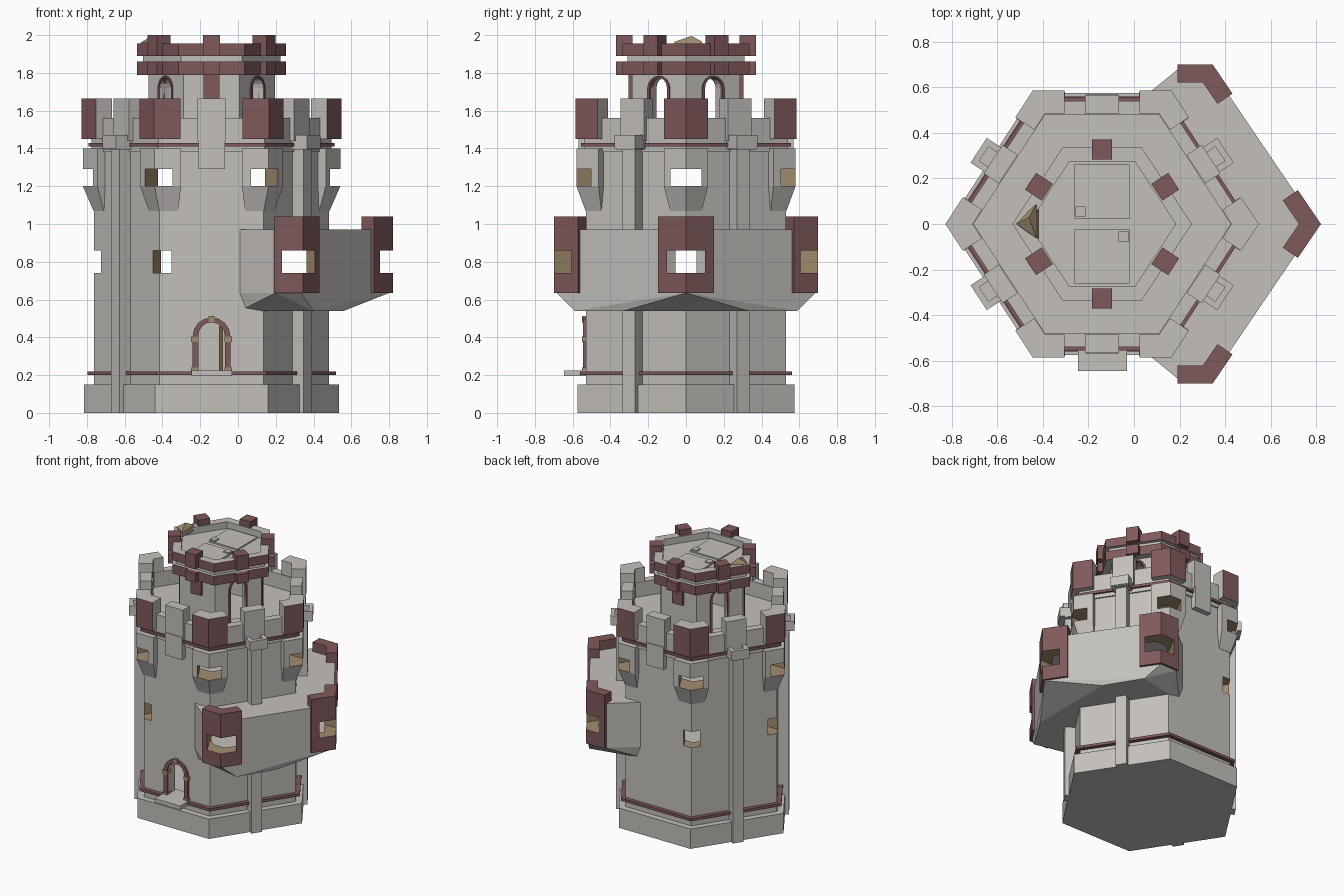
import bpy, bmesh, math
from mathutils import Vector, Matrix

if "Cube" in bpy.data.objects:
    bpy.data.objects.remove(bpy.data.objects["Cube"])

CX = -0.14  # tower axis in x


def material(name, rgb):
    m = bpy.data.materials.new(name)
    m.diffuse_color = (*rgb, 1)
    m.use_nodes = True
    m.node_tree.nodes["Principled BSDF"].inputs["Base Color"].default_value = m.diffuse_color
    return m


STONE = material("grey_stone", (0.55, 0.53, 0.50))
RED = material("dark_red_brick", (0.215, 0.10, 0.103))
TAN = material("tan_stone", (0.36, 0.27, 0.16))
WOOD = material("brown_wood", (0.16, 0.11, 0.06))


def finish(name, bm, mats):
    bmesh.ops.recalc_face_normals(bm, faces=bm.faces)
    me = bpy.data.meshes.new(name)
    bm.to_mesh(me)
    bm.free()
    ob = bpy.data.objects.new(name, me)
    for m in mats:
        me.materials.append(m)
    bpy.context.collection.objects.link(ob)
    return ob


def add_prism(bm, pts, z0, z1, mat=Matrix()):
    lo = [bm.verts.new(mat @ Vector((p[0], p[1], z0))) for p in pts]
    hi = [bm.verts.new(mat @ Vector((p[0], p[1], z1))) for p in pts]
    bm.faces.new(lo[::-1])
    bm.faces.new(hi)
    for i in range(len(pts)):
        j = (i + 1) % len(pts)
        bm.faces.new((lo[i], lo[j], hi[j], hi[i]))


def prism(name, pts, z0, z1, m, mat=Matrix()):
    bm = bmesh.new()
    add_prism(bm, pts, z0, z1, mat)
    return finish(name, bm, [m])


def ring(name, outer, inner, z0, z1, m):
    bm = bmesh.new()
    loops = [[bm.verts.new((p[0], p[1], z)) for p in pts]
             for pts, z in ((outer, z0), (outer, z1), (inner, z1), (inner, z0))]
    n = len(outer)
    for k in range(4):
        a, b = loops[k], loops[(k + 1) % 4]
        for i in range(n):
            j = (i + 1) % n
            bm.faces.new((a[i], a[j], b[j], b[i]))
    return finish(name, bm, [m])


def hull(name, pts, m):
    bm = bmesh.new()
    for p in pts:
        bm.verts.new(p)
    res = bmesh.ops.convex_hull(bm, input=bm.verts)
    inside = [v for v in res["geom_interior"] if isinstance(v, bmesh.types.BMVert)]
    bmesh.ops.delete(bm, geom=inside, context='VERTS')
    bmesh.ops.dissolve_limit(bm, angle_limit=0.01, verts=bm.verts, edges=bm.edges)
    return finish(name, bm, [m])


def rect(c, depth, width, ang):
    u = Vector((math.cos(ang), math.sin(ang)))
    v = Vector((-u.y, u.x))
    return [Vector(c[:2]) + u * a * depth / 2 + v * b * width / 2
            for a, b in ((-1, -1), (1, -1), (1, 1), (-1, 1))]


def hexa(a):
    """Slightly long hexagon with points on the x axis and apothem a."""
    return [Vector((CX + x * a, y * a)) for x, y in
            ((1.175, 0), (.52, 1), (-.52, 1), (-1.175, 0), (-.52, -1), (.52, -1))]


def corner(c, p, q, leg, t):
    """L-shaped outline wrapped around corner c, plus its outward angle."""
    c, p, q = Vector(c), Vector(p), Vector(q)
    e, f = (p - c).normalized(), (q - c).normalized()
    n = (f - e * f.dot(e)).normalized()
    m = (e - f * e.dot(f)).normalized()
    pts = [c + e * leg, c, c + f * leg, c + f * leg + m * t,
           c + (n + m) * t / (1 + n.dot(m)), c + e * leg + n * t]
    b = (e + f).normalized()
    return pts, math.atan2(-b.y, -b.x), b


def hex_corner(i, a, leg, t):
    h = hexa(a)
    return corner(h[i], h[i - 1], h[(i + 1) % 6], leg, t)


def side(i, a):
    h = hexa(a)
    mid = (h[i] + h[(i + 1) % 6]) / 2
    e = h[(i + 1) % 6] - h[i]
    return mid, math.atan2(-e.x, e.y)


def clad(ob):
    """Red brick on outward walls, grey stone on the rest."""
    ob.data.materials.append(RED)
    for f in ob.data.polygons:
        r = (f.center.xy - Vector((CX, 0))).normalized()
        if abs(f.normal.z) < .5 and f.normal.xy.dot(r) > .3:
            f.material_index = 1


def cut(ob, *cutters):
    for c in cutters:
        mod = ob.modifiers.new("cut", 'BOOLEAN')
        mod.object, mod.operation, mod.solver = c, 'DIFFERENCE', 'EXACT'
        mod.material_mode = 'TRANSFER'
    dg = bpy.context.evaluated_depsgraph_get()
    me = bpy.data.meshes.new_from_object(ob.evaluated_get(dg))
    ob.modifiers.clear()
    ob.data = me


def arch(w, z0, z1, n=8):
    """Arch outline in local x/z: half width w, foot z0, spring line z1."""
    return [(-w, z0)] + [(-w * math.cos(math.pi * k / n), z1 + w * math.sin(math.pi * k / n))
                         for k in range(n + 1)] + [(w, z0)]


def upright(c, ang):
    return (Matrix.Translation((c[0], c[1], 0)) @ Matrix.Rotation(ang + math.pi / 2, 4, 'Z')
            @ Matrix.Rotation(math.pi / 2, 4, 'X'))


# Window, door and room cutters
BULGE_CORNERS = [((.345, .70), (0, .70), (.82, 0), .155),
                 ((.82, 0), (.345, .70), (.345, -.70), .18),
                 ((.345, -.70), (.82, 0), (0, -.70), .155)]
bm = bmesh.new()
for i in range(6):
    pts, ang, b = hex_corner(i, .585, .14, .06)
    add_prism(bm, rect(pts[1] + b * .06, .34, .165, ang), 1.2, 1.29)
    if i in (2, 3, 4):
        pts, ang, b = hex_corner(i, .53, .14, .06)
        add_prism(bm, rect(pts[1] + b * .05, .26, .112, ang), .74, .86)
for c, p, q, leg in BULGE_CORNERS:
    pts, ang, b = corner(c, p, q, leg, .08)
    add_prism(bm, rect(pts[1] + b * .06, .3, .2, ang), .74, .86)
windows = finish("window_cutter", bm, [TAN])
front = upright((CX, 0), -math.pi / 2)
doorway = prism("door_cutter", arch(.07, .21, .41), .4, .62, STONE, front)
room = prism("room_cutter", [(0, .42), (.22, .60), (.31, .60), (.72, 0),
                             (.31, -.60), (.22, -.60), (0, -.42)], .645, .92, STONE)
cutters = [windows, doorway, room]
for c in cutters:
    c.hide_render = True

# Main tower
prism("plinth", hexa(.575), 0, .15, STONE)
body = ring("tower_wall", hexa(.53), hexa(.45), .14, 1.39, STONE)
cut(body, windows, doorway, room)
for z0, z1 in ((.14, .21), (.58, .62), (1.05, 1.09)):
    prism("inner_floor", hexa(.46), z0, z1, STONE)
prism("terrace_floor", hexa(.54), 1.38, 1.45, STONE)
ring("base_trim", hexa(.56), hexa(.52), .2, .22, RED)
ring("terrace_trim", hexa(.555), hexa(.52), 1.41, 1.43, RED)
ring("parapet", hexa(.54), hexa(.48), 1.44, 1.56, STONE)

# Corner bays and corner battlements
for i in range(6):
    top = hex_corner(i, .58, .14, .06)[0]
    low = hex_corner(i, .532, .10, .05)[0]
    pts = [(*p, z) for p in top[:4] + top[5:] for z in (1.2, 1.4)]
    pts += [(*p, 1.07) for p in low[:3]]
    cut(hull("corner_bay", pts, STONE), windows)
    clad(prism("corner_merlon", hex_corner(i, .585, .14, .10)[0], 1.45, 1.665, STONE))

# Middle battlements, corbels, downpipe columns
for i in range(6):
    c, ang = side(i, .525)
    prism("middle_merlon", rect(c, .08, .15, ang), 1.44, 1.665, STONE)
    if i in (1, 4):
        prism("corbel", rect(side(i, .54)[0], .06, .14, ang), 1.29, 1.46, STONE)
        continue
    c, ang = side(i, .557)
    spans = ((0, .56), (.95, 1.42)) if i in (0, 5) else ((0, 1.42),)
    for z0, z1 in spans:
        prism("column", rect(c, .09, .08, ang), z0, z1, STONE)
    c = side(i, .575)[0]
    ring("column_cap", rect(c, .13, .13, ang), rect(c, .075, .075, ang), 1.40, 1.47, STONE)
    prism("column_cap_base", rect(c, .12, .12, ang), 1.395, 1.43, STONE)

# Side bulge with its brick window blocks
outline = [(.01, .53), (.2, .685), (.335, .685), (.80, 0)]
foot = [(.56, .33), (.40, .589), (.13, .53), (.01, .50)]
pts = [(x, s * y, z) for x, y in outline for s in (1, -1) for z in (.635, .97)]
pts += [(x, s * y, .54) for x, y in foot for s in (1, -1)]
cut(hull("side_bulge", pts, STONE), room, windows)
for c, p, q, leg in BULGE_CORNERS:
    cut(prism("bulge_window_block", corner(c, p, q, leg, .08)[0], .635, 1.04, RED), windows)

# Door surround, leaf and step
outer, inner = arch(.10, .21, .405), arch(.07, .21, .41)
prism("door_frame", outer + inner[::-1], .50, .545, RED, front)
for x, z, w, h in ((0, .495, .03, .035), (-.088, .39, .04, .03), (.088, .39, .04, .03),
                   (-.088, .225, .04, .03), (.088, .225, .04, .03)):
    prism("door_stone", rect((x, z), w, h, 0), .5, .55, TAN, front)
prism("door_leaf", rect((-.09, -.40), .02, .13, 0), .21, .46, WOOD)
prism("door_step", rect((-.138, -.54), .215, .21, 0), .195, .225, STONE)

# Upper lantern with arched openings
lantern = ring("lantern_wall", hexa(.285), hexa(.225), 1.44, 1.80, STONE)
for i in range(6):
    c, ang = side(i, .285)
    mat = upright(c, ang)
    if i in (1, 4):
        prism("lantern_pilaster", rect(c, .04, .085, ang), 1.665, 1.79, RED)
    else:
        hole = prism("arch_cutter", arch(.055, 1.46, 1.72), -.1, .05, STONE, mat)
        hole.hide_render = True
        cutters.append(hole)
        cut(lantern, hole)
        prism("arch_frame", arch(.07, 1.45, 1.715) + arch(.055, 1.45, 1.72)[::-1],
              -.03, .008, RED, mat)

# Lantern roof, bands and battlements
prism("lantern_roof", hexa(.31), 1.79, 1.905, STONE)
clad(ring("lower_band", hexa(.335), hexa(.29), 1.79, 1.86, STONE))
clad(ring("upper_band", hexa(.335), hexa(.275), 1.89, 1.955, STONE))
for i in range(6):
    c, ang = side(i, .327)
    prism("band_block", rect(c, .088, .088, ang), 1.79, 1.86, RED)
    prism("roof_merlon", rect(c, .088, .088, ang), 1.89, 2.0, RED)

# Roof hatches and the broken stone at the left tip
for s in (1, -1):
    prism("roof_hatch", rect((-.14, .142 * s), .24, .24, 0), 1.90, 1.915, STONE)
    prism("hatch_handle", rect((-.14 - .095 * s, .055 * s), .045, .045, 0), 1.91, 1.925, STONE)
hull("loose_stone", [(-.525, 0, 1.93), (-.42, .09, 1.93), (-.42, -.07, 1.93), (-.515, 0, 1.96),
                     (-.43, .085, 1.965), (-.43, -.06, 1.965), (-.46, .03, 1.995)], TAN)

for c in cutters:
    bpy.data.objects.remove(c)
